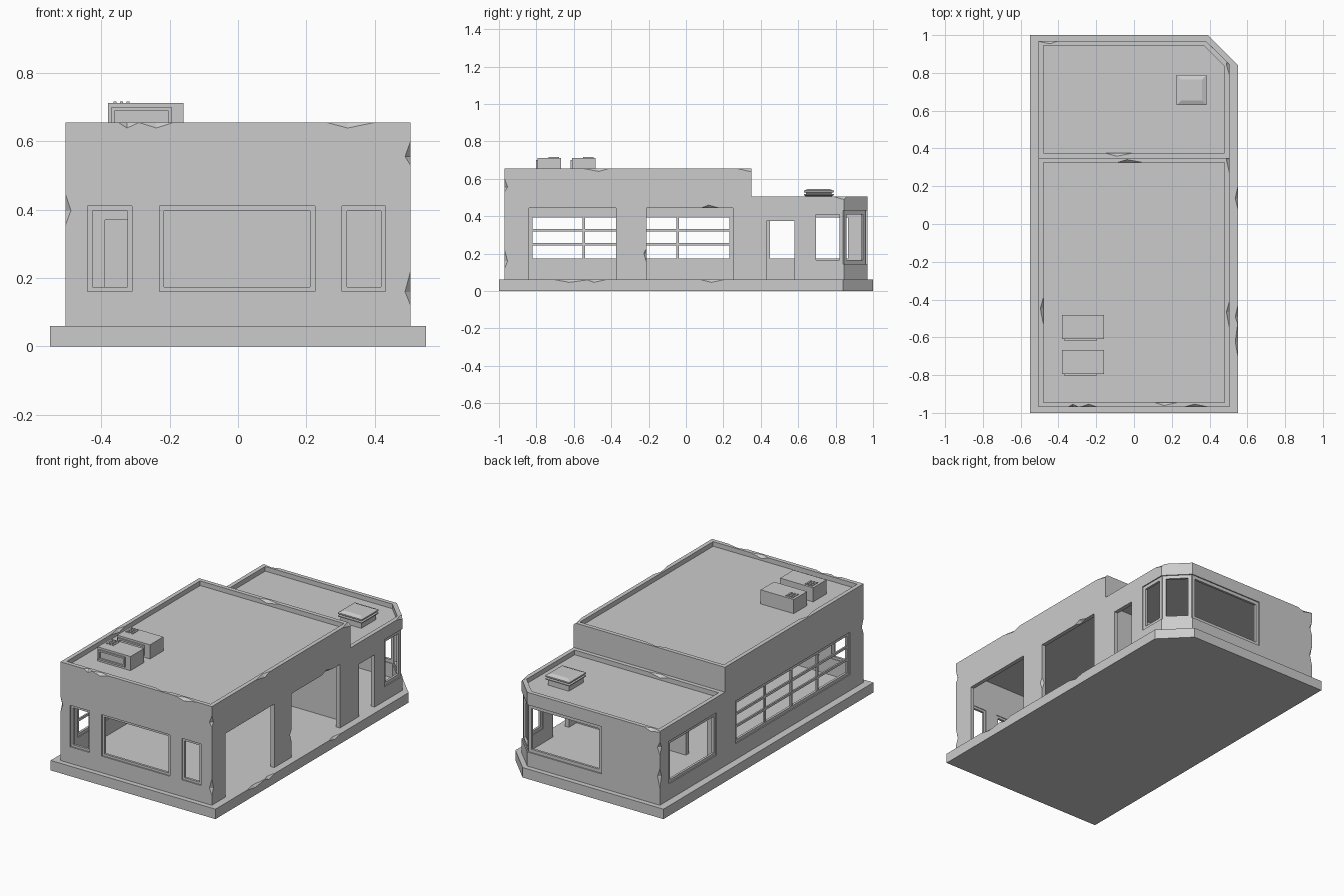
import bpy, bmesh, math, random
from mathutils import Vector, Matrix

if "Cube" in bpy.data.objects:
    bpy.data.objects.remove(bpy.data.objects["Cube"])

random.seed(4)


def add_object(name, bm):
    bmesh.ops.recalc_face_normals(bm, faces=bm.faces)
    me = bpy.data.meshes.new(name)
    bm.to_mesh(me)
    bm.free()
    ob = bpy.data.objects.new(name, me)
    bpy.context.collection.objects.link(ob)
    return ob


def add_box(bm, x0, x1, y0, y1, z0, z1, mat=Matrix()):
    c = Vector(((x0 + x1) / 2, (y0 + y1) / 2, (z0 + z1) / 2))
    m = mat @ Matrix.Translation(c) @ Matrix.Diagonal((x1 - x0, y1 - y0, z1 - z0, 1))
    bmesh.ops.create_cube(bm, size=1, matrix=m)


def box(name, *b):
    bm = bmesh.new()
    add_box(bm, *b)
    return add_object(name, bm)


def prism(name, pts, vec):
    """Extrude a closed 3D outline along a vector."""
    bm = bmesh.new()
    f = bm.faces.new([bm.verts.new(p) for p in pts])
    r = bmesh.ops.extrude_face_region(bm, geom=[f])
    vs = [v for v in r["geom"] if isinstance(v, bmesh.types.BMVert)]
    bmesh.ops.translate(bm, verts=vs, vec=vec)
    if not any(e.is_boundary for e in bm.edges):
        return add_object(name, bm)
    bmesh.ops.holes_fill(bm, edges=bm.edges)
    return add_object(name, bm)


def slab(name, pts, z0, z1):
    return prism(name, [(x, y, z0) for x, y in pts], (0, 0, z1 - z0))


def corner_plan(hx, y0, y1, c):
    """Rectangle with its back right corner cut off."""
    return [(-hx, y0), (hx, y0), (hx, y1 - c), (hx - c, y1), (-hx, y1)]


def cut(target, cutters):
    bpy.context.view_layer.objects.active = target
    for c in cutters:
        m = target.modifiers.new("cut", "BOOLEAN")
        m.operation, m.solver, m.object = "DIFFERENCE", "EXACT", c
        bpy.ops.object.modifier_apply(modifier=m.name)
        bpy.data.objects.remove(c)


def chip(loc, axis, half, r=0.016):
    """Stretched octahedron that breaks a notch out of an edge."""
    loc = Vector(loc)
    a = Vector([float(i == axis) for i in range(3)])
    u, v = [Vector([float(i == k) for i in range(3)]) for k in range(3) if k != axis]
    s = a * half * random.uniform(-0.3, 0.3)
    bm = bmesh.new()
    ring = [bm.verts.new(loc + s + d * r) for d in (u, v, -u, -v)]
    ends = [bm.verts.new(loc + a * half), bm.verts.new(loc - a * half)]
    for i in range(4):
        for e in ends:
            bm.faces.new((ring[i], ring[(i + 1) % 4], e))
    return add_object("chip", bm)


def frame(name, p0, p1, z0, z1, w=0.014, posts=(), bars=(), d=0.014):
    """Window frame standing on the plan line p0-p1, with posts and bars."""
    a, b = Vector((*p0, 0)), Vector((*p1, 0))
    L = (b - a).length
    m = Matrix.Translation(a) @ Matrix.Rotation(math.atan2(b.y - a.y, b.x - a.x), 4, "Z")
    bm = bmesh.new()
    h = d / 2
    for x in (0, L - w):
        add_box(bm, x, x + w, -h, h, z0, z1, m)
    for z in (z0, z1 - w):
        add_box(bm, w, L - w, -h, h, z, z + w, m)
    for x in posts:
        add_box(bm, x * L - 0.007, x * L + 0.007, -h * .8, h * .8, z0 + w, z1 - w, m)
    for z in bars:
        add_box(bm, w, L - w, -h * .7, h * .7, z - 0.007, z + 0.007, m)
    return add_object(name, bm)


# ground slab with chipped edges
base = slab("base_slab", corner_plan(0.55, -1, 1, 0.16), 0, 0.06)
cut(base, [chip((0.55, y, 0.06), 0 + 1, l, 0.014)
           for y, l in ((-0.61, 0.09), (-0.48, 0.05), (0.14, 0.06))])

# stepped building mass
H, L, W, T = 0.655, 0.505, 0.505, 0.025
YF, YM, YB = -0.97, 0.35, 0.97
shell = prism("building_walls", [(-W, YF, 0.06), (-W, YB, 0.06), (-W, YB, L),
                                 (-W, YM, L), (-W, YM, H), (-W, YF, H)], (2 * W, 0, 0))

# cut corner, roof recesses, rooms
cut(shell, [
    slab("c", [(W + 0.1, YB - 0.225), (W + 0.1, YB + 0.1), (W - 0.225, YB + 0.1)], 0, 1),
    box("c", -W + T, W - T, YF + T, YM - T, H - 0.028, 1),
    slab("c", corner_plan(W - T, YM + T, YB - T, 0.112), L - 0.028, 0.6),
    box("c", -W + T, W - T, YF + T, YM - 0.02, 0.05, H - 0.05),
    slab("c", corner_plan(W - T, YM + 0.008, YB - T, 0.112), 0.05, L - 0.05),
])

# door and window openings
front = [(-0.44, -0.31), (-0.23, 0.225), (0.305, 0.432)]
left = [(-0.84, 0.25), (0.43, 0.885)]
doors = [(-0.84, -0.375, 0.443), (-0.21, 0.25, 0.443), (0.43, 0.58, 0.375)]
holes = [box("c", a, b, -1.1, -0.9, 0.16, 0.41) for a, b in front]
holes += [box("c", -0.6, -0.44, a, b, 0.155, 0.412) for a, b in left]
holes += [box("c", 0.44, 0.6, a, b, 0.055, h) for a, b, h in doors]
holes.append(box("c", -0.39, -0.25, 0.28, 0.42, 0.055, 0.37))
holes.append(slab("c", [(0.44, 0.675), (0.6, 0.675), (0.6, 1.1), (-0.115, 1.1),
                        (-0.115, 0.92), (0.33, 0.92), (0.44, 0.81)], 0.145, 0.43))
cut(shell, holes)

# broken edges: vertical corners, then parapet edges
chips = [chip((x, y, z), 2, l) for x, y, z, l in (
    (W, YF, 0.17, 0.05), (W, YF, 0.565, 0.035), (-W, YF, 0.4, 0.045),
    (W, -0.21, 0.19, 0.04), (-W, YB, 0.22, 0.06), (-W, YB, 0.4, 0.04))]
chips += [chip((x, y, z), 0, l) for x, y, z, l in (
    (-0.32, YF, H, 0.03), (-0.24, YF, H, 0.05), (0.33, YF, H, 0.07), (0.17, YF + T, H, 0.06),
    (-0.02, YM - T, H, 0.07), (-0.08, YM + T, L, 0.07), (-0.46, YB, L, 0.06))]
chips += [chip((x, y, z), 1, l) for x, y, z, l in (
    (W, -0.48, H, 0.07), (-W + T, -0.46, H, 0.07), (W, YM - 0.02, H, 0.06),
    (W, 0.13, 0.443, 0.05), (W, YB - 0.12, L, 0.06))]
cut(shell, chips)

# window frames
for i, (a, b) in enumerate(front):
    frame(f"front_window_frame_{i}", (a, YF + 0.014), (b, YF + 0.014), 0.16, 0.41)
frame("left_long_window_frame", (-W + 0.013, -0.84), (-W + 0.013, 0.25), 0.155, 0.412, 0.018,
      posts=(0.27, 0.5, 0.73), bars=(0.25, 0.325))
frame("left_rear_window_frame", (-W + 0.013, 0.43), (-W + 0.013, 0.885), 0.155, 0.412, 0.018)
k = 0.014
path = [(W - k, 0.675), (W - k, 0.84), (0.375, YB - k), (-0.115, YB - k)]
for i in range(3):
    frame(f"corner_window_frame_{i}", path[i], path[i + 1], 0.145, 0.43, 0.02)

# rooftop air units with front panel and top vents
for i, y in enumerate((-0.795, -0.61)):
    bm = bmesh.new()
    add_box(bm, -0.38, -0.16, y, y + 0.127, H - 0.03, 0.712)
    for a, b, z0, z1 in ((-0.37, -0.36, 0.64, 0.70), (-0.205, -0.195, 0.64, 0.70),
                         (-0.36, -0.205, 0.69, 0.70), (-0.36, -0.205, 0.64, 0.65)):
        add_box(bm, a, b, y - 0.008, y, z0, z1)
    for j in range(3):
        x = -0.365 + j * 0.019
        add_box(bm, x, x + 0.01, y + 0.06, y + 0.115, 0.71, 0.716)
    add_object(f"roof_air_unit_{i}", bm)

# stepped rooftop vent hatch
bm = bmesh.new()
rings = []
for r, z in ((0.07, 0.475), (0.07, 0.508), (0.08, 0.512), (0.08, 0.518), (0.068, 0.52),
             (0.068, 0.526), (0.08, 0.528), (0.08, 0.536), (0.055, 0.546)):
    rings.append([bm.verts.new((0.305 + sx * r, 0.71 + sy * r, z))
                  for sx, sy in ((-1, -1), (1, -1), (1, 1), (-1, 1))])
for a, b in zip(rings, rings[1:]):
    for i in range(4):
        j = (i + 1) % 4
        bm.faces.new((a[i], a[j], b[j], b[i]))
bm.faces.new(rings[0])
bm.faces.new(rings[-1])
add_object("roof_hatch", bm)
